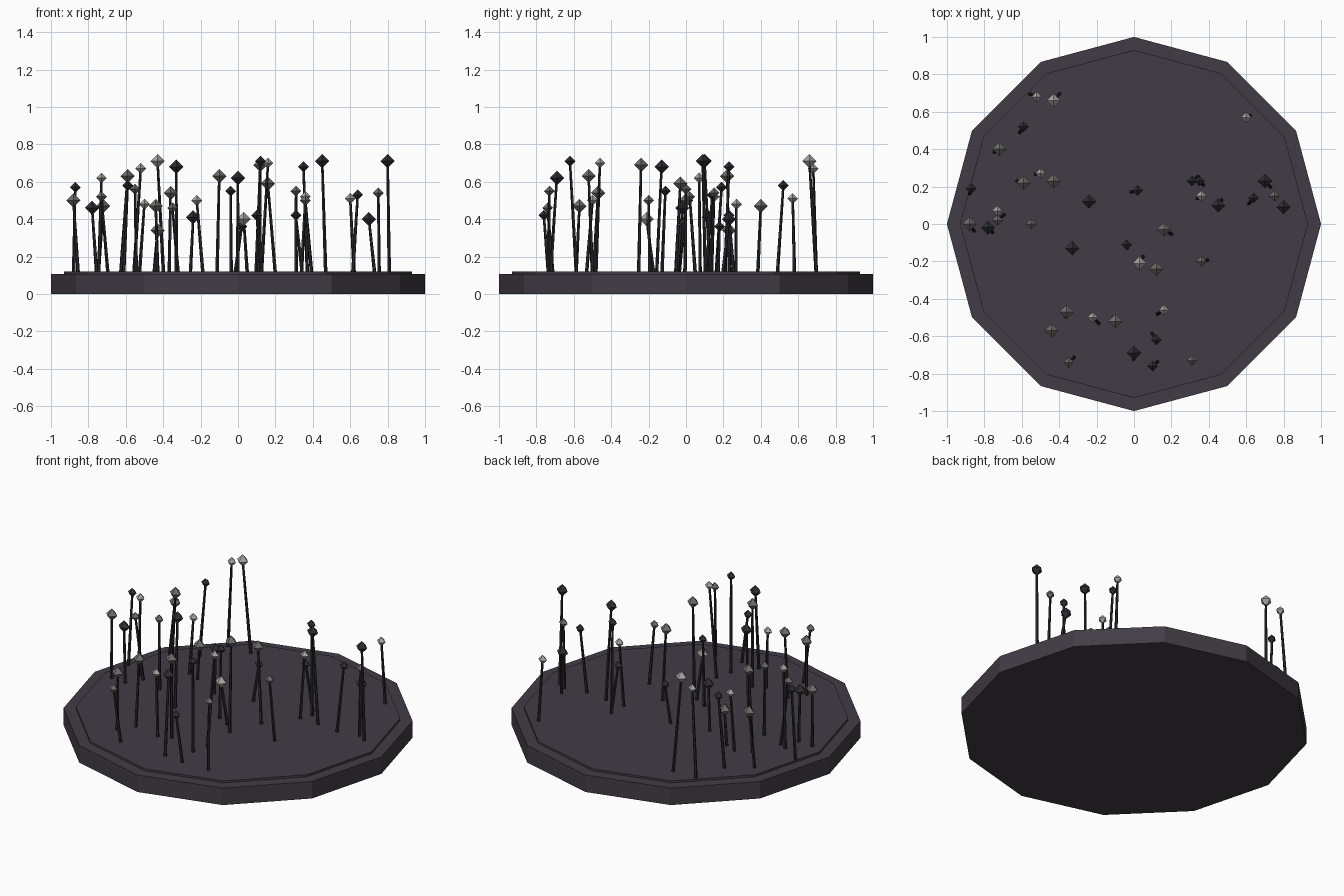
import bpy
import bmesh
import random
from mathutils import Vector

cube = bpy.data.objects.get("Cube")
if cube:
    bpy.data.objects.remove(cube, do_unlink=True)

GROUND = 0.12
random.seed(4)


def make_material(name, color):
    mat = bpy.data.materials.new(name)
    mat.use_nodes = True
    rgba = (*color, 1)
    mat.diffuse_color = rgba
    mat.node_tree.nodes["Principled BSDF"].inputs["Base Color"].default_value = rgba
    return mat


def make_object(name, bm, mat):
    mesh = bpy.data.meshes.new(name)
    bm.to_mesh(mesh)
    bm.free()
    mesh.materials.append(mat)
    obj = bpy.data.objects.new(name, mesh)
    bpy.context.collection.objects.link(obj)


def make_slab(name, radius, bottom, top, mat):
    """Twelve-sided flat slab with a corner on each axis."""
    bm = bmesh.new()
    bmesh.ops.create_cone(bm, cap_ends=True, segments=12,
                          radius1=radius, radius2=radius, depth=top - bottom)
    bmesh.ops.translate(bm, verts=bm.verts, vec=(0, 0, (top + bottom) / 2))
    make_object(name, bm, mat)


def make_stalk(name, foot, tip, mat):
    """Thin tapered rod leaning from its foot to its tip."""
    axis = tip - foot
    bm = bmesh.new()
    bmesh.ops.create_cone(bm, cap_ends=True, segments=5,
                          radius1=0.01, radius2=0.007, depth=axis.length)
    bmesh.ops.rotate(bm, verts=bm.verts,
                     matrix=axis.to_track_quat("Z", "Y").to_matrix())
    bmesh.ops.translate(bm, verts=bm.verts, vec=(foot + tip) / 2)
    make_object(name, bm, mat)


def make_head(name, center, radius, mat):
    """Eight-faced crystal bead."""
    bm = bmesh.new()
    bmesh.ops.create_uvsphere(bm, u_segments=4, v_segments=2, radius=radius)
    bmesh.ops.translate(bm, verts=bm.verts, vec=center)
    make_object(name, bm, mat)


def plant(label, radius, mat, tips):
    """Set a beaded stalk under each tip, its foot slightly astray."""
    for i, tip in enumerate(tips, start=1):
        tip = Vector(tip)
        foot = Vector((tip.x + random.uniform(-0.04, 0.04),
                       tip.y + random.uniform(-0.04, 0.04), GROUND - 0.005))
        make_stalk(f"stalk_{label}_{i}", foot, tip, stalk_mat)
        make_head(f"head_{label}_{i}", tip, radius, mat)


# Materials
base_mat = make_material("dusky purple ground", (0.055, 0.046, 0.06))
stalk_mat = make_material("near black stalk", (0.021, 0.02, 0.024))
dark_mat = make_material("charcoal bead", (0.028, 0.026, 0.034))
grey_mat = make_material("grey bead", (0.16, 0.155, 0.15))
pale_mat = make_material("pale grey bead", (0.4, 0.39, 0.38))

# Ground
make_slab("ground_base", 1, 0, 0.107, base_mat)
make_slab("ground_top_plate", 0.93, 0.1, GROUND, base_mat)

# Beaded stalks by colour and size
small, large = 0.029, 0.038
plant("small_dark", small, dark_mat, [
    (-.59, .52, .58), (-.87, .19, .57), (.02, .18, .36),
    (.31, .23, .42), (.35, .23, .68), (-.04, -.11, .55),
    (.64, .14, .53), (.12, -.62, .71), (.1, -.76, .42)])
plant("large_dark", large, dark_mat, [
    (-.78, -.02, .46), (-.24, .12, .41), (.45, .1, .71), (.7, .23, .4),
    (.8, .09, .71), (-.33, -.13, .68), (0, -.69, .62)])
plant("small_grey", small, grey_mat, [
    (-.73, .02, .52), (.75, .15, .54), (.36, -.2, .5),
    (-.35, -.74, .46), (.31, -.73, .55), (-.55, 0, .56)])
plant("large_grey", large, grey_mat, [
    (-.72, .4, .47), (-.88, 0, .5), (-.59, .22, .63),
    (-.43, .23, .34), (.12, -.24, .69), (.16, -.03, .59),
    (-.36, -.47, .54), (-.44, -.57, .47), (-.1, -.52, .63)])
plant("small_pale", small, pale_mat, [
    (-.73, .07, .62), (-.22, -.5, .5), (.16, -.46, .7), (.6, .57, .51),
    (.36, .15, .52), (-.5, .27, .48), (-.52, .68, .67)])
plant("large_pale", large, pale_mat, [(-.43, .66, .71), (.03, -.21, .4)])
